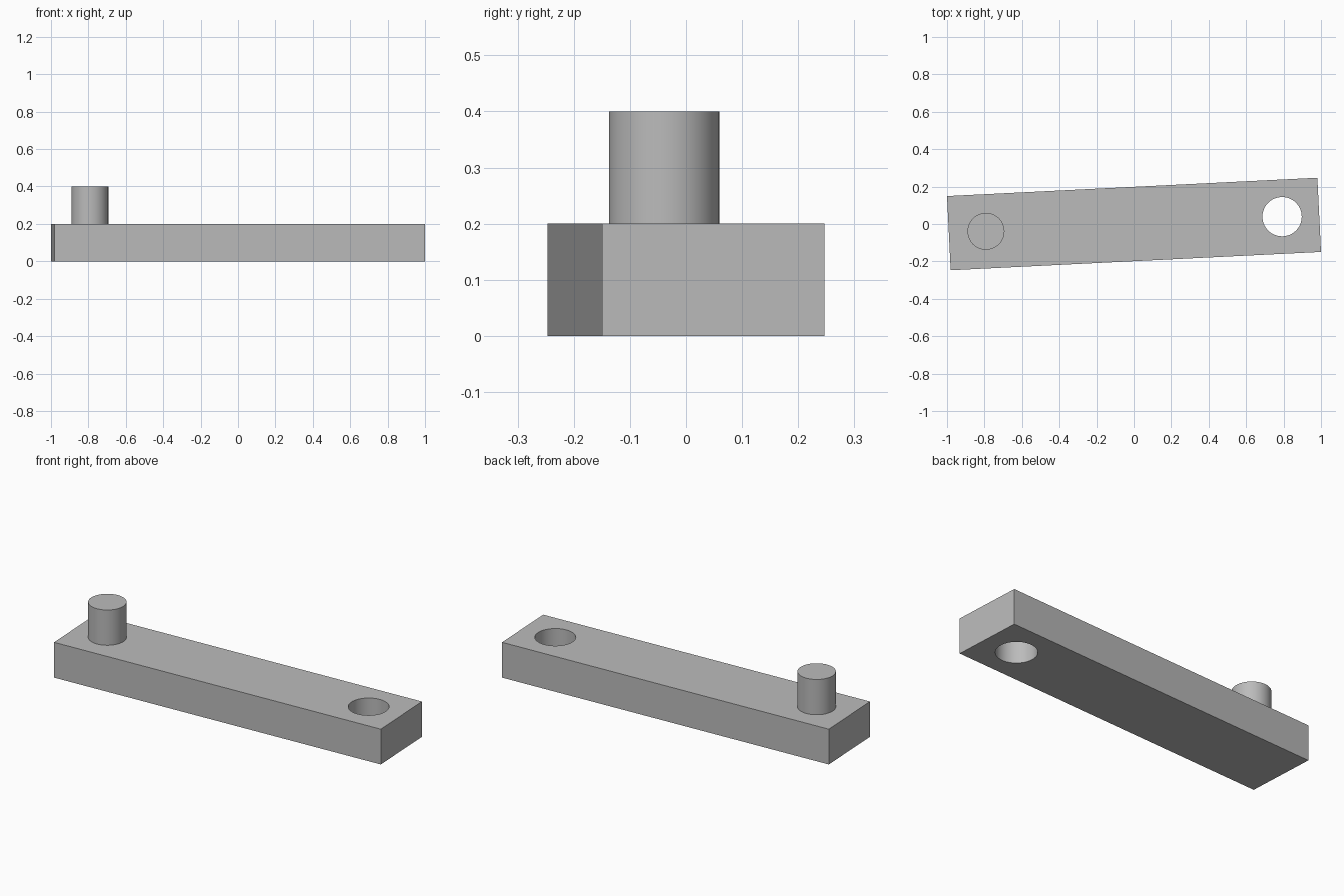
import bpy
import math

default = bpy.data.objects.get("Cube")
if default:
    bpy.data.objects.remove(default, do_unlink=True)

ANGLE = math.radians(2.83)
LENGTH, WIDTH, THICK = 1.983, 0.397, 0.2
REACH = 0.793          # pin and hole distance from the middle

grey = bpy.data.materials.new("plain grey")
grey.use_nodes = True
colour = (0.5, 0.5, 0.5, 1)
grey.diffuse_color = colour
grey.node_tree.nodes["Principled BSDF"].inputs["Base Color"].default_value = colour


def cylinder(name, side, radius, bottom, top):
    """Upright cylinder on the bar's long axis."""
    x, y = side * REACH * math.cos(ANGLE), side * REACH * math.sin(ANGLE)
    bpy.ops.mesh.primitive_cylinder_add(
        vertices=64, radius=radius, depth=top - bottom,
        location=(x, y, (bottom + top) / 2))
    obj = bpy.context.object
    obj.name = name
    obj.data.materials.append(grey)
    return obj


def smooth(obj):
    bpy.ops.object.select_all(action='DESELECT')
    obj.select_set(True)
    bpy.context.view_layer.objects.active = obj
    bpy.ops.object.shade_smooth_by_angle(angle=math.radians(30))


# Flat bar, turned slightly about the vertical
bpy.ops.mesh.primitive_cube_add(size=1, location=(0, 0, THICK / 2),
                                rotation=(0, 0, ANGLE))
bar = bpy.context.object
bar.name = "link_bar"
bar.scale = (LENGTH, WIDTH, THICK)
bpy.ops.object.transform_apply(location=True, rotation=True, scale=True)
bar.data.materials.append(grey)

# Round through hole at the left end
cutter = cylinder("hole_cutter", 1, 0.105, -0.1, THICK + 0.1)
cutter.hide_render = True
cut = bar.modifiers.new("pin hole", 'BOOLEAN')
cut.operation = 'DIFFERENCE'
cut.solver = 'EXACT'
cut.object = cutter
bpy.context.view_layer.objects.active = bar
bpy.ops.object.modifier_apply(modifier=cut.name)
bpy.data.objects.remove(cutter, do_unlink=True)
smooth(bar)

# Upright pin at the right end
pin = cylinder("link_pin", -1, 0.0985, THICK - 0.02, 2 * THICK)
smooth(pin)
